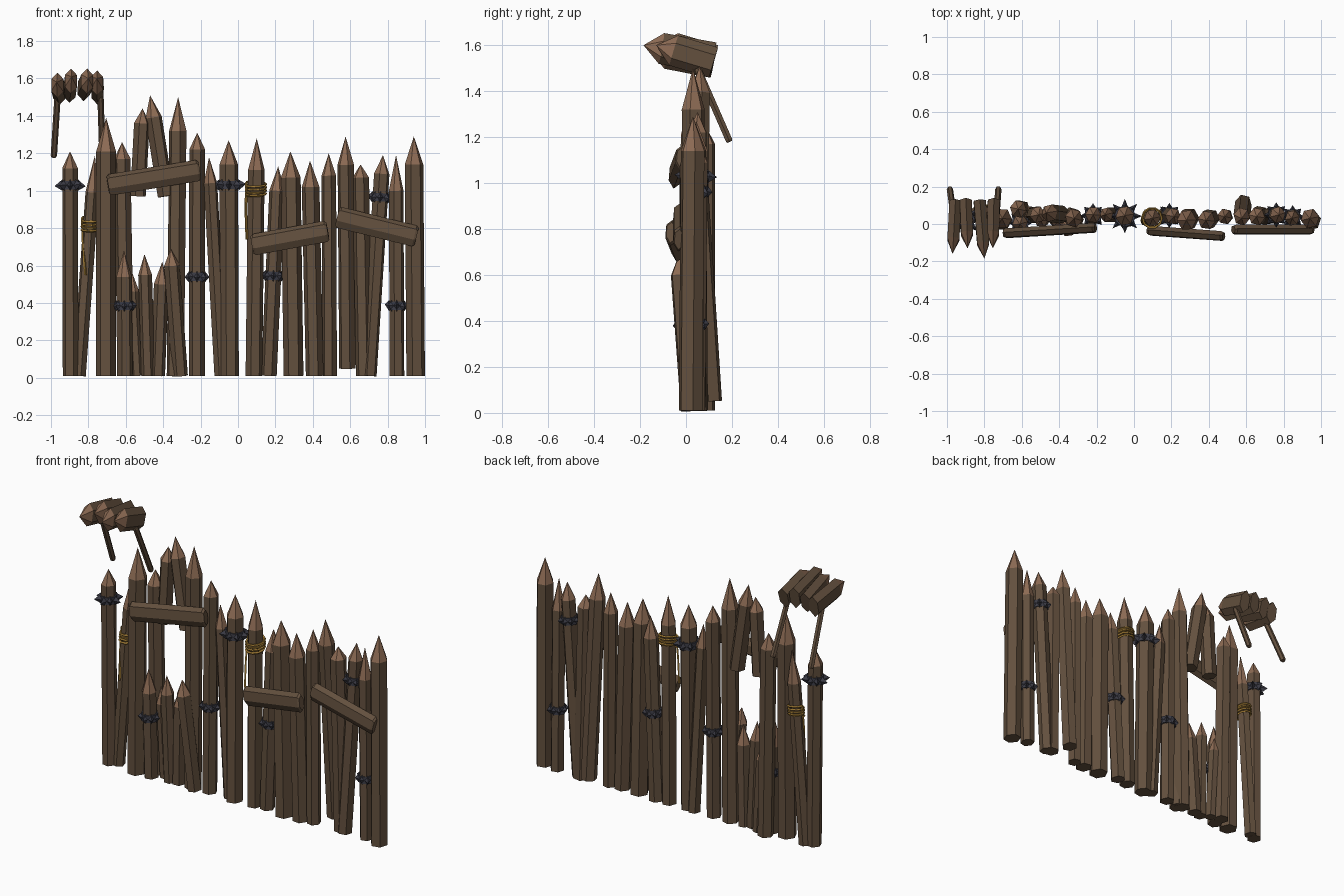
import bpy, bmesh, math, random
from mathutils import Vector as V

if "Cube" in bpy.data.objects:
    bpy.data.objects.remove(bpy.data.objects["Cube"])

random.seed(4)


def mat(name, rgb):
    m = bpy.data.materials.new(name)
    m.diffuse_color = (*rgb, 1)
    m.use_nodes = True
    m.node_tree.nodes["Principled BSDF"].inputs["Base Color"].default_value = m.diffuse_color
    return m


BARK = mat("dark_bark", (0.125, 0.080, 0.048))
CUT = mat("cut_wood", (0.27, 0.150, 0.090))
IRON = mat("dark_iron", (0.046, 0.046, 0.062))
ROPE = mat("rope", (0.36, 0.20, 0.035))


def finish(name, bm, *mats):
    bmesh.ops.recalc_face_normals(bm, faces=bm.faces[:])
    me = bpy.data.meshes.new(name)
    bm.to_mesh(me)
    bm.free()
    for m in mats:
        me.materials.append(m)
    ob = bpy.data.objects.new(name, me)
    bpy.context.collection.objects.link(ob)
    return ob


def frame(a, b, ref):
    d = (b - a).normalized()
    u = (ref - d * ref.dot(d)).normalized()
    return d, u, d.cross(u)


def beam(name, a, b, ru, rv, tip=0, ref=V((1, 0, 0)), roll=0.0, sides=6, chamfer=0):
    """Prism from a to b; sharpened over length tip, or with chamfered ends."""
    a, b = V(a), V(b)
    d, u, v = frame(a, b, ref)
    L = (b - a).length
    bm = bmesh.new()
    stations = [(0, 1), (L - tip, 1)]
    if chamfer:
        stations = [(0, .8), (chamfer, 1), (L - chamfer, 1), (L, .8)]
    rings = []
    for t, s in stations:
        rings.append([bm.verts.new(a + d * t
                      + u * ru * s * math.cos(roll + math.tau * i / sides)
                      + v * rv * s * math.sin(roll + math.tau * i / sides))
                      for i in range(sides)])
    for p, q in zip(rings, rings[1:]):
        for i in range(sides):
            bm.faces.new((p[i], p[i - 1], q[i - 1], q[i]))
    bm.faces.new(rings[0])
    if tip:
        apex = bm.verts.new(b)
        for i in range(sides):
            bm.faces.new((rings[-1][i - 1], rings[-1][i], apex)).material_index = 1
    else:
        bm.faces.new(rings[-1])
    return finish(name, bm, BARK, CUT)


stakes = {}


def stake(key, x0, y0, z0, x1, y1, z1, w, tip):
    r = w / 2 * 1.06
    beam("stake_" + key, (x0, y0, z0), (x1, y1, z1), r, r * 1.08, tip,
         roll=random.uniform(-.3, .3))
    stakes[key] = (V((x0, y0, z0)), V((x1, y1, z1)), r)


# left fence stakes: base x, base y, tip x, tip y, tip z, width, tip length
left = [(-.895, .03, -.898, .02, 1.21, .08, .09), (-.85, .05, -.765, .06, 1.19, .07, .20),
        (-.705, .02, -.705, .03, 1.39, .10, .18), (-.60, .08, -.62, .08, 1.26, .085, .09),
        (-.335, .04, -.32, .03, 1.50, .09, .18), (-.22, .04, -.218, .05, 1.31, .08, .09),
        (-.09, .05, -.155, .05, 1.18, .07, .14), (-.045, .03, -.05, .045, 1.27, .095, .13)]
for i, s in enumerate(left):
    stake(f"left_{i}", s[0], s[1], .01, *s[2:])

# right fence stakes
right = [(.085, .04, .10, .03, 1.28, .085, .17), (.165, .05, .215, .04, 1.13, .08, .13),
         (.297, .03, .28, .02, 1.21, .10, .14), (.41, .03, .385, .02, 1.16, .09, .14),
         (.49, .04, .485, .04, 1.20, .075, .12), (.585, .11, .575, .03, 1.29, .085, .15),
         (.675, .05, .655, .04, 1.14, .085, .07), (.70, .04, .775, .05, 1.19, .08, .10),
         (.85, .04, .845, .03, 1.19, .075, .19), (.95, .02, .94, .03, 1.29, .095, .15)]
for i, s in enumerate(right):
    stake(f"right_{i}", s[0], s[1], .05 if i == 5 else .01, *s[2:])

# broken stakes around the hole: lower stumps and hanging upper pieces
for i, s in enumerate([(-.605, .02, .01, -.61, .0, .68, .08, .14),
                       (-.535, .06, .01, -.565, .06, .56, .06, .10),
                       (-.48, .03, .01, -.50, .02, .66, .07, .11),
                       (-.43, .04, .01, -.405, .02, .62, .075, .12),
                       (-.31, .02, .01, -.36, -.03, .69, .08, .09),
                       (-.535, .05, .97, -.51, .05, 1.44, .08, .08),
                       (-.385, .05, .97, -.47, .06, 1.51, .085, .12)]):
    stake(f"broken_{i}", *s)

# cross planks nailed to the front
for name, a, b in [("left", (-.695, -.05, 1.03), (-.205, -.02, 1.11)),
                   ("middle", (.075, -.035, .71), (.48, -.065, .785)),
                   ("right", (.53, -.03, .86), (.955, -.03, .755))]:
    beam("plank_" + name, a, b, .028, .058, ref=V((0, 1, 0)), roll=.35, chamfer=.012)

# platform of sharpened logs on two thin struts
for i, (x0, x1, yt, zt) in enumerate([(-.955, -.97, -.16, 1.58), (-.90, -.89, -.13, 1.61),
                                      (-.825, -.80, -.185, 1.60), (-.75, -.755, -.13, 1.60)]):
    beam(f"top_log_{i}", (x0, .12, 1.525 + .01 * (i % 3)), (x1, yt, zt),
         .037, .068, .08, roll=.5)
for i, (xa, xb) in enumerate([(-.985, -.965), (-.725, -.735)]):
    beam(f"strut_{i}", (xa, .19, 1.18), (xb, .05, 1.50), .017, .017, chamfer=.01)


def at_height(key, z):
    a, b, r = stakes[key]
    d, u, v = frame(a, b, V((1, 0, 0)))
    return a + (b - a) * ((z - a.z) / (b.z - a.z)), d, u, v, r


def spiked_collar(key, z, spike=.032, n=8):
    c, d, u, v, r = at_height(key, z)
    bm = bmesh.new()
    R, h = r * 1.16, .022
    lo, hi = ([bm.verts.new(c + d * s + (u * math.cos(k * math.tau / n)
               + v * math.sin(k * math.tau / n)) * R) for k in range(n)] for s in (-h, h))
    bm.faces.new(lo)
    bm.faces.new(hi)
    for k in range(n):
        bm.faces.new((lo[k], lo[k - 1], hi[k - 1], hi[k]))
    # four-sided spike on each facet
    for k in range(n):
        t = (k + (0 if n % 2 else .0)) * math.tau / n
        o = u * math.cos(t) + v * math.sin(t)
        side = d.cross(o)
        p = c + o * (R - .008)
        w = .017
        ring = [bm.verts.new(p + q) for q in (side * w, d * w * 1.8, -side * w, -d * w * 1.8)]
        apex = bm.verts.new(p + o * (spike + .008) + d * random.uniform(-.008, .008))
        bm.faces.new(ring)
        for j in range(4):
            bm.faces.new((ring[j - 1], ring[j], apex))
    finish("spiked_collar_" + key, bm, IRON)


for key, z in [("left_0", 1.03), ("left_7", 1.03), ("left_5", .54), ("broken_0", .385),
               ("right_1", .545), ("right_7", .965), ("right_8", .385)]:
    spiked_collar(key, z, .034 if z > 1 else .018)


def rope_path(name, pts):
    cu = bpy.data.curves.new(name, 'CURVE')
    cu.dimensions = '3D'
    cu.bevel_depth = .007
    cu.bevel_resolution = 0
    cu.use_fill_caps = True
    sp = cu.splines.new('POLY')
    sp.points.add(len(pts) - 1)
    for p, q in zip(sp.points, pts):
        p.co = (*q, 1)
    sp.use_smooth = False
    cu.materials.append(ROPE)
    ob = bpy.data.objects.new(name, cu)
    bpy.context.collection.objects.link(ob)
    bpy.ops.object.select_all(action='DESELECT')
    ob.select_set(True)
    bpy.context.view_layer.objects.active = ob
    bpy.ops.object.convert(target='MESH')


# rope lashings with a loose end hanging from the first turn
for key, z, end in [("left_1", .82, (-.815, .01, .55)), ("right_0", 1.01, (.047, .0, .74))]:
    c, d, u, v, r = at_height(key, z)
    pts = []
    for k in range(4 * 10 + 1):
        t = k * math.tau / 10 + math.pi
        pts.append(c + d * (-.033 + .066 * k / 40 + .008 * math.sin(t))
                   + (u * math.cos(t) + v * math.sin(t)) * r * 1.17)
    rope_path("rope_wrap_" + key, pts)
    rope_path("rope_tail_" + key, [pts[-1], pts[-1].lerp(V(end), .5) + V((-.004, 0, 0)), V(end)])
